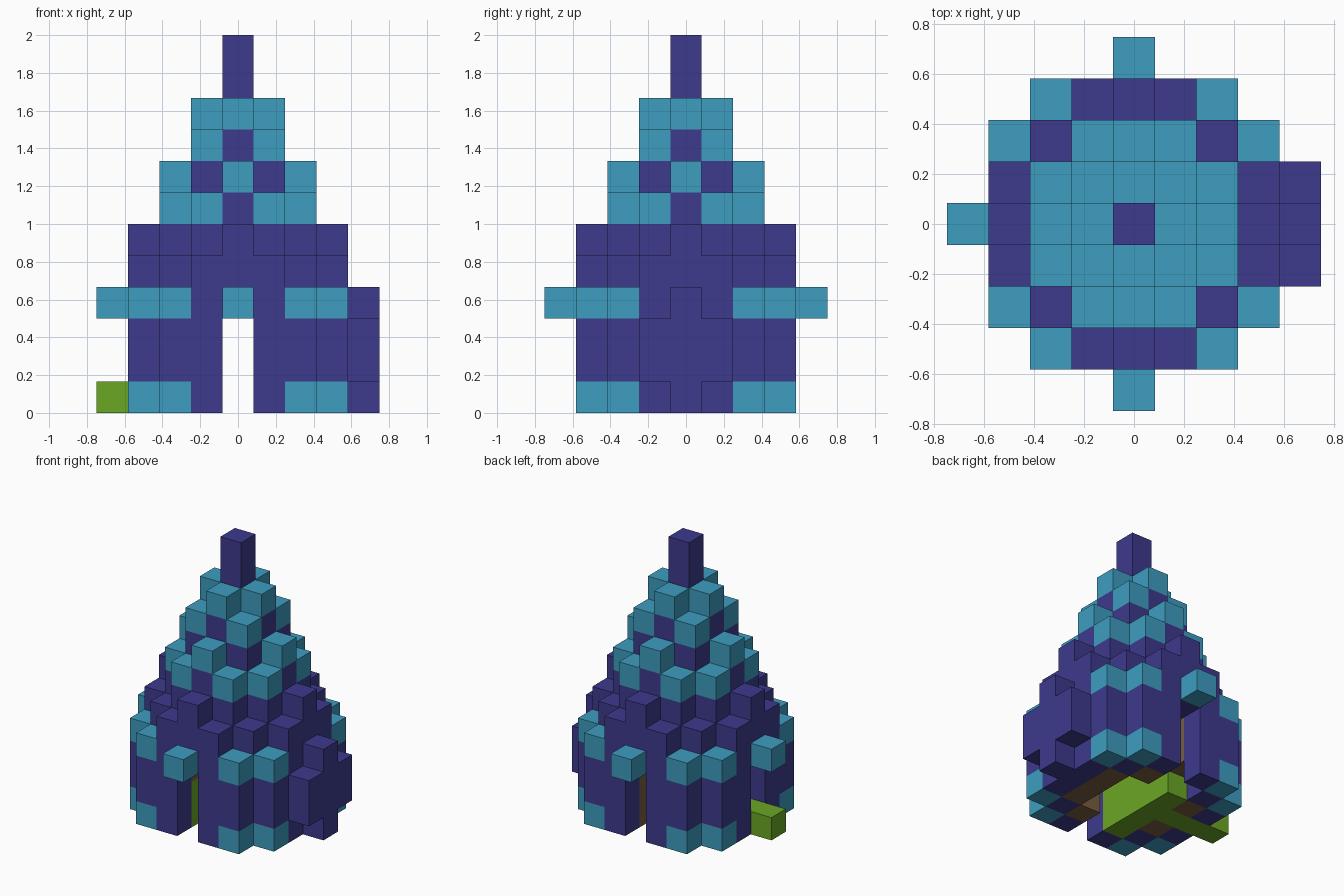
import bpy, bmesh
from mathutils import Vector

old = bpy.data.objects.get("Cube")
if old:
    bpy.data.objects.remove(old, do_unlink=True)

U = 2 / 12  # edge of one block


def material(name, rgb):
    m = bpy.data.materials.new(name)
    m.use_nodes = True
    m.diffuse_color = (*rgb, 1)
    m.node_tree.nodes["Principled BSDF"].inputs["Base Color"].default_value = (*rgb, 1)
    return m


purple = material("deep purple", (0.047, 0.042, 0.270))
teal = material("teal", (0.047, 0.340, 0.530))
green = material("leaf green", (0.145, 0.385, 0.018))
brown = material("wood brown", (0.185, 0.110, 0.052))

blocks = {}  # (x, y, layer) -> (part, material)


def put(part, mat, cells, layers):
    for x, y in cells:
        for z in layers:
            blocks[x, y, z] = (part, mat)


def ring(*cells):
    """Repeat cells on all four sides, mirrored both ways."""
    out = set()
    for a, b in cells:
        for x, y in ((a, b), (b, a)):
            out |= {(x, y), (-x, y), (x, -y), (-x, -y)}
    return out


def disc(r, cut):
    """Square of half-width r with corners trimmed."""
    span = range(-r, r + 1)
    return {(x, y) for x in span for y in span if abs(x) + abs(y) <= cut}


# Solid core of the upper body
put("core", purple, disc(2, 4), range(3, 5))
put("core", purple, disc(2, 3), range(5, 7))
put("core", purple, disc(1, 2), range(7, 9))

# Outer wall, with open doorways on three sides
put("wall", purple, ring((1, 3)), range(0, 5))
put("wall", purple, ring((2, 2)), range(0, 5))
put("lintel", purple, ring((0, 3)), range(3, 6))
put("closed_door", purple, [(3, 0)], range(0, 3))

# Corner buttresses with teal foot and cap
put("buttress", purple, ring((2, 3)), range(1, 3))
put("buttress_trim", teal, ring((2, 3)), (0, 3))

# Awning blocks above the doorways
put("awning", teal, [(0, -4), (0, 4), (-4, 0)], [3])

# Cross-shaped panel on the closed side
put("side_panel", purple, [(4, 0)], range(0, 4))
put("side_panel", purple, [(4, -1), (4, 1)], (1, 2))

# Tiered roof
put("lower_roof", teal, ring((1, 2)), [6])
put("lower_roof", purple, ring((0, 2)), [6])
put("lower_roof", teal, ring((0, 2)), [7])
put("upper_roof", teal, ring((1, 1)), [8])
put("upper_roof", purple, ring((0, 1)), [8])
put("upper_roof", teal, ring((0, 1)), [9])

# Spire
put("spire", purple, [(0, 0)], range(9, 12))

# Inner posts beside the doorways
put("inner_post", brown, ring((1, 2)) | {(2, 0)}, range(0, 3))
del blocks[-1, 2, 0]

# Low green bench inside and the path leading out
put("bench", green, [(-1, y) for y in range(-2, 2)], [0])
put("bench", green, [(-1, y) for y in range(-2, 1)], [1])
put("path", green, [(x, 0) for x in range(-4, -1)], [0])

# Turn each part into one mesh of its exposed block faces
AXES = [Vector(v) * s for v in ((1, 0, 0), (0, 1, 0), (0, 0, 1)) for s in (1, -1)]


def build(part):
    bm = bmesh.new()
    mats = []
    for cell, (owner, mat) in blocks.items():
        if owner != part:
            continue
        if mat not in mats:
            mats.append(mat)
        centre = Vector(cell) + Vector((0, 0, 0.5))
        for n in AXES:
            if tuple(int(c) for c in Vector(cell) + n) in blocks:
                continue
            a = Vector((n.y, n.z, n.x))
            b = n.cross(a)
            mid = centre + n / 2
            corners = (-a - b, a - b, a + b, b - a)
            face = bm.faces.new([bm.verts.new((mid + c / 2) * U) for c in corners])
            face.material_index = mats.index(mat)
    if bm.faces:
        bmesh.ops.remove_doubles(bm, verts=bm.verts, dist=0.001)
        mesh = bpy.data.meshes.new(part)
        bm.to_mesh(mesh)
        for m in mats:
            mesh.materials.append(m)
        bpy.context.collection.objects.link(bpy.data.objects.new(part, mesh))
    bm.free()


for part in sorted({p for p, _ in blocks.values()}):
    build(part)
